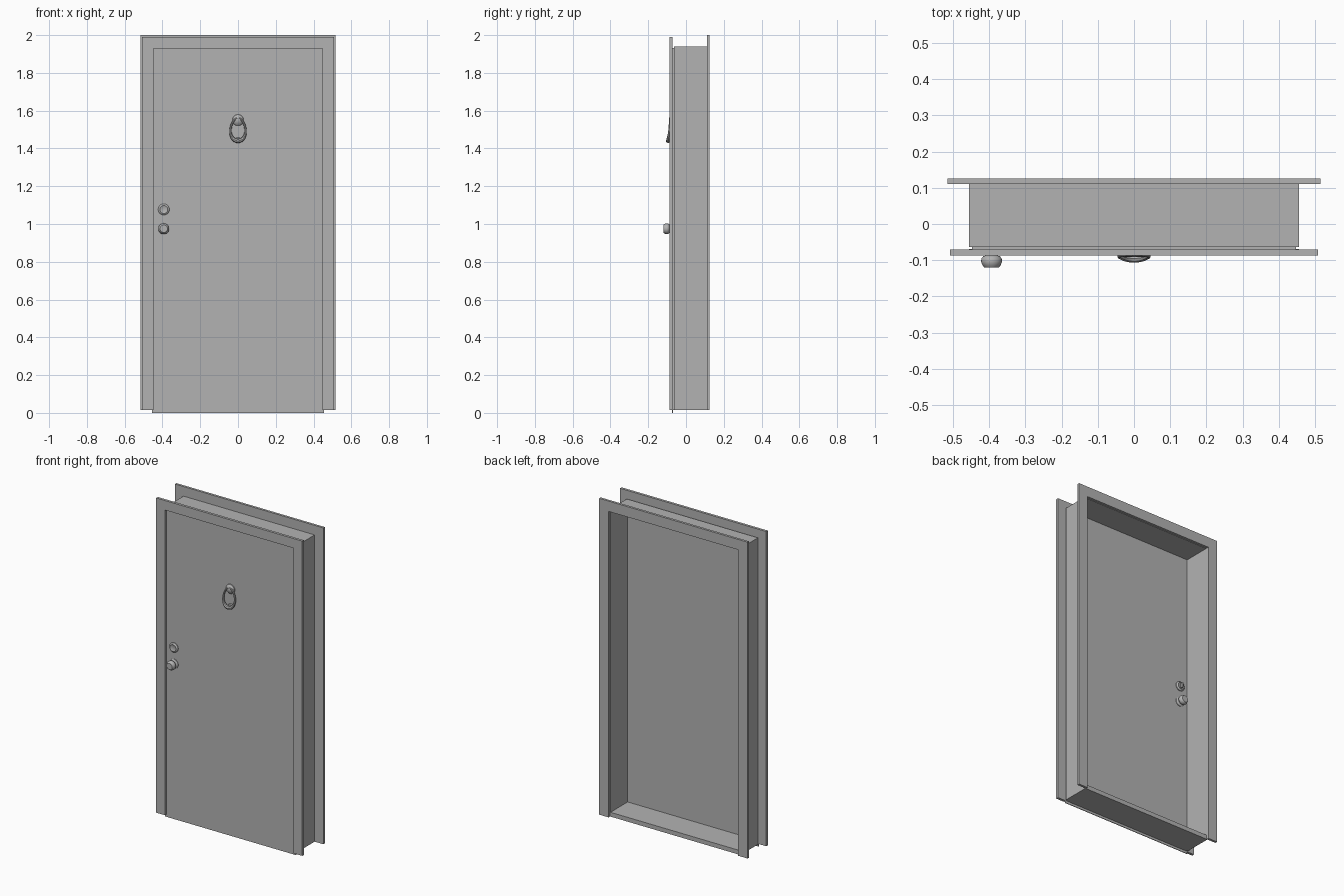
import bpy, bmesh, math
from mathutils import Vector

if "Cube" in bpy.data.objects:
    bpy.data.objects.remove(bpy.data.objects["Cube"])

grey = bpy.data.materials.new("plain grey")
grey.use_nodes = True
COLOUR = (0.45, 0.45, 0.45, 1)
grey.diffuse_color = COLOUR
grey.node_tree.nodes["Principled BSDF"].inputs["Base Color"].default_value = COLOUR


def finish(name, bm, smooth=False):
    bmesh.ops.recalc_face_normals(bm, faces=bm.faces)
    mesh = bpy.data.meshes.new(name)
    bm.to_mesh(mesh)
    bm.free()
    obj = bpy.data.objects.new(name, mesh)
    bpy.context.collection.objects.link(obj)
    mesh.materials.append(grey)
    if smooth:
        bpy.ops.object.select_all(action="DESELECT")
        obj.select_set(True)
        bpy.context.view_layer.objects.active = obj
        bpy.ops.object.shade_smooth_by_angle(angle=math.radians(35))
    return obj


def box(name, x0, x1, y0, y1, z0, z1):
    bm = bmesh.new()
    bmesh.ops.create_cube(bm, size=1)
    for v in bm.verts:
        v.co = ((x0 + x1) / 2 + v.co.x * (x1 - x0),
                (y0 + y1) / 2 + v.co.y * (y1 - y0),
                (z0 + z1) / 2 + v.co.z * (z1 - z0))
    return finish(name, bm)


def arch(name, half_in, half_out, top_in, top_out, bottom, y0, y1):
    """Two legs and a head, as one extruded outline."""
    outline = [(-half_out, bottom), (-half_out, top_out), (half_out, top_out), (half_out, bottom),
               (half_in, bottom), (half_in, top_in), (-half_in, top_in), (-half_in, bottom)]
    bm = bmesh.new()
    face = bm.faces.new([bm.verts.new((x, y0, z)) for x, z in outline])
    out = bmesh.ops.extrude_face_region(bm, geom=[face])["geom"]
    bmesh.ops.translate(bm, verts=[g for g in out if isinstance(g, bmesh.types.BMVert)],
                        vec=(0, y1 - y0, 0))
    return finish(name, bm)


def turned(name, x, y, z, profile, side=-1, steps=24):
    """Spin (radius, outward distance) pairs about the y direction."""
    bm = bmesh.new()
    verts = [bm.verts.new((x + r, y + side * d, z)) for r, d in profile]
    edges = [bm.edges.new(pair) for pair in zip(verts, verts[1:])]
    bmesh.ops.spin(bm, geom=verts + edges, cent=(x, y, z), axis=(0, 1, 0),
                   angle=math.tau, steps=steps)
    bmesh.ops.remove_doubles(bm, verts=bm.verts, dist=0.0002)
    return finish(name, bm, True)


# Frame: casings on both faces, with the deep lining between them
arch("front_casing", 0.447, 0.507, 1.93, 1.99, 0.015, -0.087, -0.071)
arch("back_casing", 0.45, 0.515, 1.935, 2.0, 0.015, 0.11, 0.125)
arch("lining", 0.447, 0.455, 1.932, 1.94, 0.015, -0.063, 0.11)
box("sill", -0.455, 0.455, -0.063, 0.11, 0.015, 0.042)
box("sill_nosing", -0.447, 0.447, -0.073, -0.063, 0.015, 0.042)
box("bottom_seal", -0.455, 0.455, -0.073, -0.069, 0, 0.015)

# Door leaf
DOOR_FRONT, DOOR_BACK = -0.073, -0.06
box("door_leaf", -0.447, 0.447, DOOR_FRONT, DOOR_BACK, 0.042, 1.932)

# Lock and knob on both faces
LOCK_X = -0.393
knob = [(0, 0), (0.03, 0), (0.03, 0.003), (0.024, 0.007), (0.013, 0.009), (0.013, 0.013),
        (0.023, 0.016), (0.028, 0.022), (0.029, 0.031), (0.025, 0.041), (0.02, 0.047), (0, 0.047)]
lock = [(0, 0), (0.03, 0), (0.03, 0.004), (0.026, 0.009), (0.021, 0.011), (0.018, 0.009), (0, 0.009)]
for label, y, side in (("front", DOOR_FRONT, -1), ("back", DOOR_BACK, 1)):
    turned(label + "_knob", LOCK_X, y, 0.975, knob, side)
    turned(label + "_lock", LOCK_X, y, 1.077, lock, side)
box("thumb_turn", LOCK_X - 0.004, LOCK_X + 0.004, DOOR_BACK, DOOR_BACK + 0.025, 1.062, 1.092)

# Knocker: boss, and a pear-shaped ring swelling towards the bottom
turned("knocker_boss", 0, DOOR_FRONT, 1.55,
       [(0, 0), (0.03, 0), (0.029, 0.005), (0.022, 0.011), (0.012, 0.016), (0, 0.018)])


def ring_point(a):
    low = (1 - math.cos(a)) / 2
    x = 0.043 * math.sin(a) * (0.8 + 0.25 * low)
    return Vector((x, DOOR_FRONT - 0.012 - 0.01 * low ** 2, 1.5 + 0.06 * math.cos(a)))


bm = bmesh.new()
STEPS, SIDES = 32, 8
rings = []
for i in range(STEPS):
    a = math.tau * i / STEPS
    centre = ring_point(a)
    along = (ring_point(a + 0.01) - ring_point(a - 0.01)).normalized()
    out = along.cross(Vector((0, 1, 0))).normalized()
    up = out.cross(along)
    swell = 0.0055 + 0.006 * ((1 - math.cos(a)) / 2) ** 4
    rings.append([bm.verts.new(centre + swell * (out * math.cos(t) + up * math.sin(t)))
                  for t in (math.tau * k / SIDES for k in range(SIDES))])
for i in range(STEPS):
    r, s = rings[i], rings[(i + 1) % STEPS]
    for k in range(SIDES):
        n = (k + 1) % SIDES
        bm.faces.new((r[k], r[n], s[n], s[k]))
finish("knocker_ring", bm, True)

# Strike plate under the ring
turned("knocker_strike", 0, DOOR_FRONT, 1.445,
       [(0, 0), (0.014, 0), (0.012, 0.01), (0, 0.012)], steps=16)
